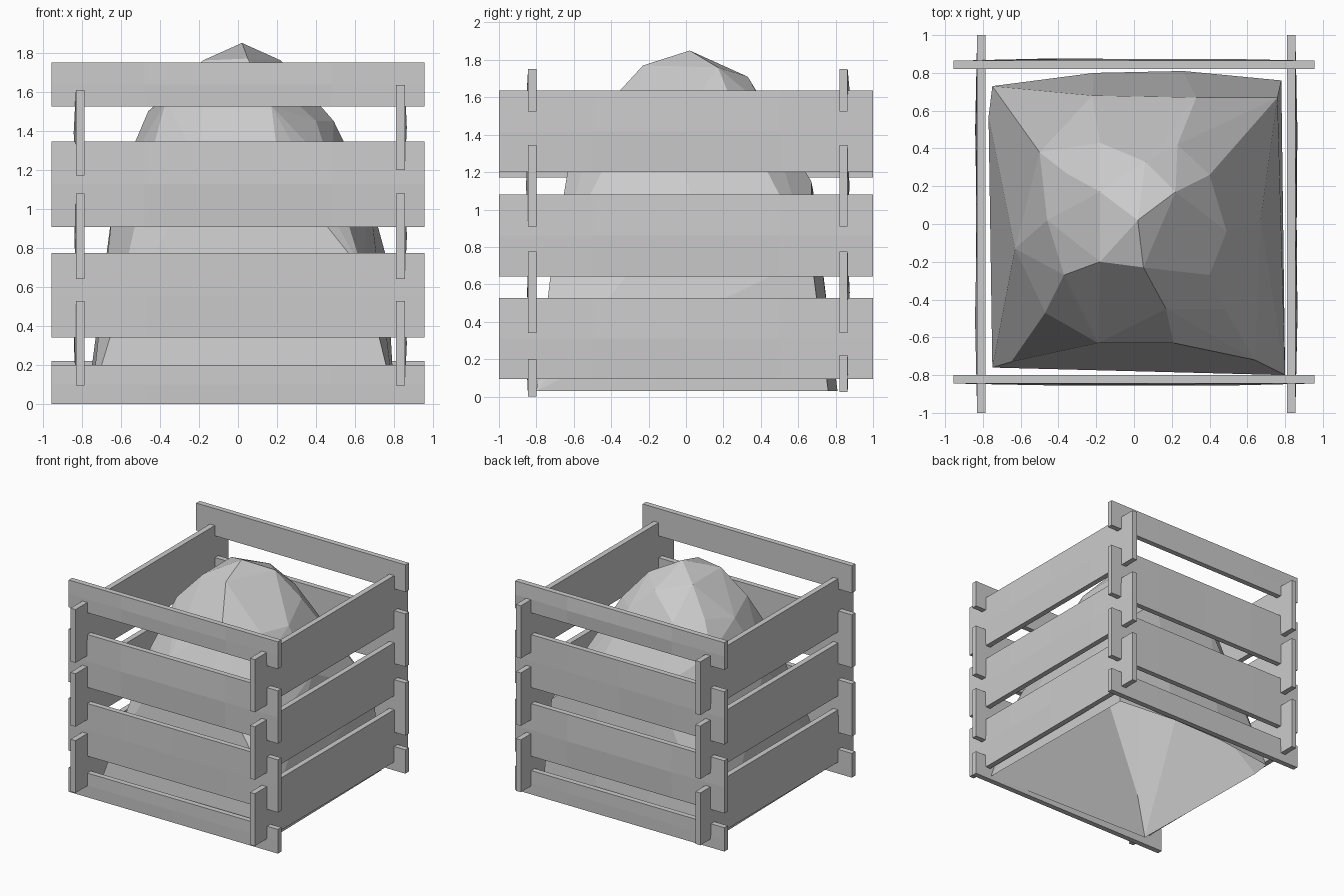
import bpy, bmesh, random
from mathutils import Vector

if "Cube" in bpy.data.objects:
    bpy.data.objects.remove(bpy.data.objects["Cube"])

random.seed(4)
T = 0.045  # board thickness


def finish(bm, name):
    bmesh.ops.recalc_face_normals(bm, faces=bm.faces)
    me = bpy.data.meshes.new(name)
    bm.to_mesh(me)
    bm.free()
    ob = bpy.data.objects.new(name, me)
    bpy.context.collection.objects.link(ob)
    return ob


def board(name, along, offset, half, z0, z1):
    """Roughly sawn plank running along x or y, outer face slightly bulged."""
    bm = bmesh.new()
    bmesh.ops.create_cube(bm, size=1)
    long_edges = [e for e in bm.edges
                  if abs(e.verts[0].co.x - e.verts[1].co.x) > 0.5]
    bmesh.ops.subdivide_edges(bm, edges=long_edges, cuts=3)
    upright = [e for e in bm.edges
               if abs(e.verts[0].co.z - e.verts[1].co.z) > 0.5]
    bmesh.ops.subdivide_edges(bm, edges=upright, cuts=1, use_grid_fill=True)
    out = 1 if offset > 0 else -1
    for v in bm.verts:
        u, w, h = v.co
        middle = abs(u) < 0.4 and abs(h) < 0.3
        bulge = random.uniform(0, 0.012) if middle and w * out > 0 else 0
        a = u * 2 * half
        b = offset + w * T + out * bulge
        z = z0 + (h + 0.5) * (z1 - z0)
        v.co = Vector((a, b, z)) if along == 'x' else Vector((b, a, z))
    finish(bm, name)


# Slatted walls: four boards front and back, three each side
front = [(0, 0.20), (0.34, 0.775), (0.908, 1.345), (1.525, 1.75)]
back = [(0.025, 0.222)] + front[1:]
left = [(0.095, 0.527), (0.642, 1.08), (1.17, 1.61)]
right = left[:2] + [(1.2, 1.635)]
for wall, axis, offset, half, spans in (
        ("front", 'x', -0.822, 0.956, front), ("back", 'x', 0.842, 0.956, back),
        ("left", 'y', -0.808, 1.0, left), ("right", 'y', 0.832, 1.0, right)):
    for i, (z0, z1) in enumerate(spans):
        board(f"{wall}_board_{i + 1}", axis, offset, half, z0, z1)

# Faceted heap inside, open underneath: apex, then rings working down
heap = [
    (0.02, 0.02, 1.85),
    (-0.18, 0.17, 1.76), (0.06, 0.33, 1.71), (0.22, 0.17, 1.76),
    (0.05, -0.23, 1.77), (-0.18, -0.20, 1.76),
    (-0.46, 0.02, 1.50), (-0.36, 0.27, 1.56), (-0.18, 0.43, 1.54),
    (0.23, 0.42, 1.55), (0.40, 0.26, 1.54), (0.49, -0.04, 1.45),
    (0.40, -0.27, 1.45), (0.17, -0.45, 1.53), (-0.37, -0.27, 1.55),
    (-0.63, -0.13, 1.10), (-0.50, 0.38, 1.35), (-0.22, 0.68, 1.10),
    (0.33, 0.67, 1.15), (0.67, 0.02, 1.08), (0.48, -0.45, 1.20),
    (0.21, -0.63, 1.22), (-0.19, -0.63, 1.22), (-0.47, -0.47, 1.18),
    (0.76, 0.67, 0.75), (0.64, -0.72, 0.68), (-0.65, -0.73, 0.36),
    (-0.75, -0.76, 0.03), (0.80, -0.80, 0.03), (0.78, 0.76, 0.03),
    (0.26, 0.81, 0.03), (-0.21, 0.80, 0.03), (-0.75, 0.73, 0.03),
    (-0.77, 0.57, 0.03),
]
bm = bmesh.new()
verts = [bm.verts.new(p) for p in heap]
bmesh.ops.convex_hull(bm, input=verts)
bmesh.ops.delete(bm, geom=[v for v in bm.verts if not v.link_faces], context='VERTS')
bmesh.ops.recalc_face_normals(bm, faces=bm.faces)
base = [f for f in bm.faces if all(v.co.z < 0.05 for v in f.verts)]
bmesh.ops.delete(bm, geom=base, context='FACES')
bmesh.ops.dissolve_limit(bm, angle_limit=0.09, verts=bm.verts, edges=bm.edges)
finish(bm, "compost_heap")
